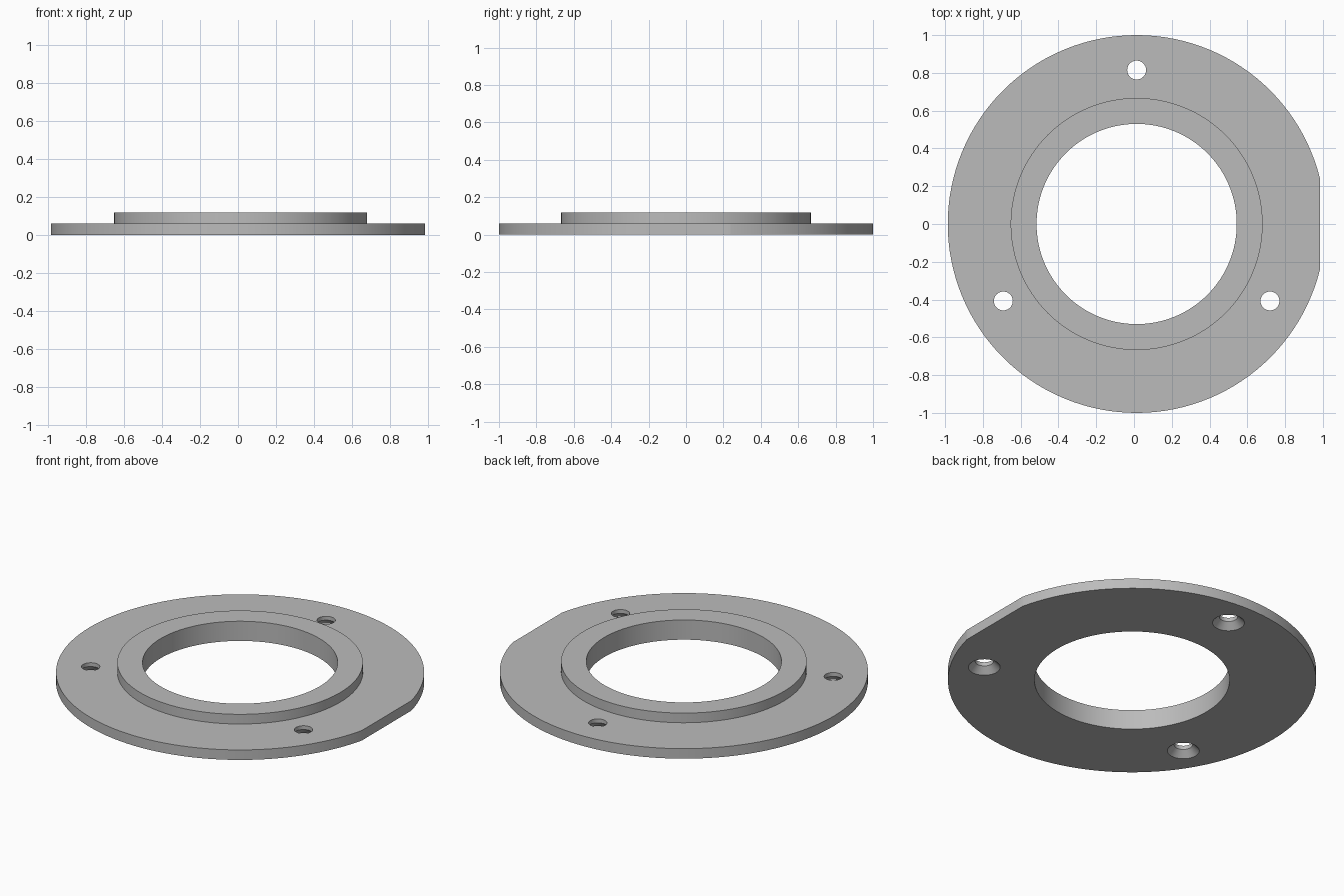
import bpy, bmesh, math
from mathutils import Matrix

cube = bpy.data.objects.get("Cube")
if cube:
    bpy.data.objects.remove(cube, do_unlink=True)

CENTRE_X = 0.014
FLAT_X = 0.972        # distance of the flat edge from the ring axis
FLANGE_TOP, BOSS_TOP = 0.06, 0.118
HOLE_CIRCLE = 0.815

grey = bpy.data.materials.new("plain grey")
grey.use_nodes = True
colour = (0.5, 0.5, 0.5, 1)
grey.diffuse_color = colour
grey.node_tree.nodes["Principled BSDF"].inputs["Base Color"].default_value = colour


def lathe(name, profile, segments, x=0, y=0, trim=None):
    """Revolve a closed (radius, height) profile about z."""
    bm = bmesh.new()
    rings = []
    for i in range(segments):
        a = 2 * math.pi * i / segments
        rings.append([bm.verts.new((r * math.cos(a), r * math.sin(a), z)) for r, z in profile])
    n = len(profile)
    for i in range(segments):
        here, there = rings[i], rings[(i + 1) % segments]
        for j in range(n):
            k = (j + 1) % n
            bm.faces.new((here[j], there[j], there[k], here[k]))
    bmesh.ops.remove_doubles(bm, verts=bm.verts, dist=1e-5)
    bmesh.ops.dissolve_degenerate(bm, dist=1e-5, edges=bm.edges)
    if trim:
        cut = bmesh.ops.bisect_plane(bm, geom=bm.verts[:] + bm.edges[:] + bm.faces[:],
                                     plane_co=(trim, 0, 0), plane_no=(1, 0, 0), clear_outer=True)
        edges = [e for e in cut["geom_cut"] if isinstance(e, bmesh.types.BMEdge)]
        bmesh.ops.holes_fill(bm, edges=edges, sides=0)
    bmesh.ops.recalc_face_normals(bm, faces=bm.faces)
    bmesh.ops.transform(bm, matrix=Matrix.Translation((x, y, 0)), verts=bm.verts)
    mesh = bpy.data.meshes.new(name)
    bm.to_mesh(mesh)
    bm.free()
    mesh.materials.append(grey)
    obj = bpy.data.objects.new(name, mesh)
    bpy.context.collection.objects.link(obj)
    return obj


# Flange with raised boss, open bore and one flat edge
flange = lathe("flange_ring", [(0.53, 0), (1, 0), (1, FLANGE_TOP), (0.667, FLANGE_TOP),
                               (0.667, BOSS_TOP), (0.53, BOSS_TOP)], 128, CENTRE_X, 0, FLAT_X)
bpy.context.view_layer.objects.active = flange
flange.select_set(True)

# Three screw holes, countersunk from underneath
hole_profile = [(0, -0.02), (0.107, -0.02), (0.05, 0.037), (0.05, 0.1), (0, 0.1)]
for i in range(3):
    a = math.radians(90 + 120 * i)
    cutter = lathe("screw_hole_cutter", hole_profile, 40,
                   CENTRE_X + HOLE_CIRCLE * math.cos(a), HOLE_CIRCLE * math.sin(a))
    cutter.hide_render = True
    mod = flange.modifiers.new("screw_hole", "BOOLEAN")
    mod.operation, mod.solver, mod.object = "DIFFERENCE", "EXACT", cutter
    bpy.ops.object.modifier_apply(modifier=mod.name)
    bpy.data.objects.remove(cutter, do_unlink=True)

bpy.ops.object.shade_smooth_by_angle(angle=math.radians(25))
